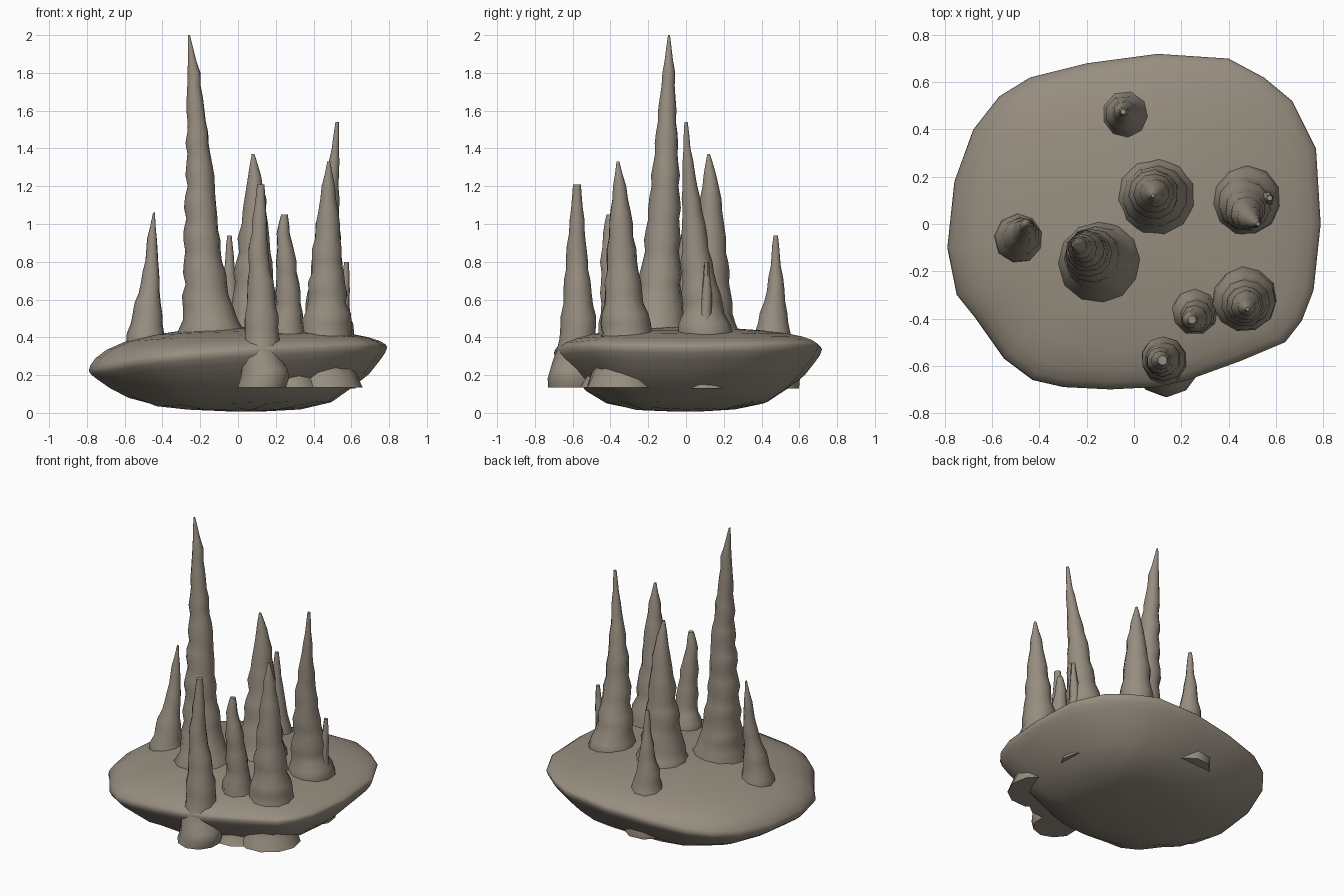
import bpy, bmesh, math, random
from mathutils import Vector

random.seed(4)
stone = bpy.data.materials.new("stone")
stone.diffuse_color = (0.31, 0.27, 0.215, 1)


def loft(name, rings, angle):
    """Skin equal-sized rings of points and cap both ends."""
    bm = bmesh.new()
    loops = [[bm.verts.new(p) for p in ring] for ring in rings]
    n = len(loops[0])
    for a, b in zip(loops, loops[1:]):
        for i in range(n):
            j = (i + 1) % n
            bm.faces.new((a[i], a[j], b[j], b[i]))
    bm.faces.new(loops[0][::-1])
    bm.faces.new(loops[-1])
    bmesh.ops.recalc_face_normals(bm, faces=bm.faces)
    me = bpy.data.meshes.new(name)
    bm.to_mesh(me)
    bm.free()
    ob = bpy.data.objects.new(name, me)
    bpy.context.collection.objects.link(ob)
    me.materials.append(stone)
    bpy.ops.object.select_all(action='DESELECT')
    ob.select_set(True)
    bpy.context.view_layer.objects.active = ob
    bpy.ops.object.shade_smooth_by_angle(angle=math.radians(angle))


# Rock base: irregular outline with a tilted rim, domed top and rounded underside
outline = [(.23, -.66), (.45, -.58), (.64, -.5), (.71, -.41), (.76, -.28), (.79, 0),
           (.77, .32), (.67, .52), (.55, .62), (.4, .7), (.1, .72), (-.2, .68),
           (-.44, .62), (-.57, .54), (-.68, .4), (-.76, .18), (-.79, -.1),
           (-.75, -.3), (-.67, -.4), (-.55, -.57), (-.43, -.66), (-.3, -.69),
           (-.1, -.7), (.1, -.69)]
under = [(.12, 1), (.38, .955), (.6, .85), (.75, .65), (.87, .4), (.95, .2), (.985, .09)]
over = [(1, 0), (.99, .12), (.955, .29), (.88, .48), (.76, .66), (.58, .81), (.35, .93), (.1, 1)]


def rim(x, y):
    return .285 + .08 * x + .04 * (y / .7) ** 2


rings = []
for s, g in under:
    rings.append([(x * s + .05 * (1 - s), y * s,
                   rim(x, y) * (1 - g) + .008 * g + random.uniform(-.008, .008) * (s < .9 and g < .99))
                  for x, y in outline])
for s, f in over:
    rings.append([(x * s, y * s, rim(x, y) + (.455 - rim(x, y)) * f) for x, y in outline])
loft("rock_base", rings, 80)


def spire(name, keys, sides=11, lump=.06):
    """keys: (x, y, z, radius) along the axis; bumps are added between them."""
    rings, phase = [], random.uniform(0, 6)
    for k, (a, b) in enumerate(zip(keys, keys[1:])):
        a, b = Vector(a), Vector(b)
        steps = max(1, round((b[2] - a[2]) / .06))
        for i in range(steps + (k == len(keys) - 2)):
            x, y, z, r = a.lerp(b, i / steps)
            r *= 1 + lump * math.sin(z * 36 + phase)
            off = random.uniform(-.07, .07) * r
            rings.append([(x + off + r * math.cos(t) * w, y + r * math.sin(t) * w, z)
                          for t, w in ((2 * math.pi * j / sides + phase,
                                        1 + random.uniform(-.03, .03))
                                       for j in range(sides))])
    loft(name, rings, 62)


# Spires: flared foot through the rock, tapering to a bent tip
spire("tallest_spire", [(-.13, -.16, .13, .19), (-.14, -.16, .42, .175), (-.165, -.145, .56, .13),
                        (-.185, -.13, .8, .1), (-.2, -.11, 1.2, .076), (-.222, -.1, 1.6, .047),
                        (-.235, -.092, 1.8, .032), (-.26, -.09, 2, .005)], 12)
spire("right_spire", [(.46, .1, .13, .16), (.465, .1, .42, .142), (.47, .085, .58, .108),
                      (.475, .055, .8, .08), (.475, .04, 1.0, .062), (.495, .02, 1.2, .04),
                      (.515, .005, 1.4, .02), (.525, 0, 1.54, .009)])
spire("middle_spire", [(.1, .11, .13, .19), (.1, .11, .42, .168), (.09, .12, .58, .122),
                       (.09, .13, .85, .088), (.09, .13, 1.0, .073), (.09, .13, 1.2, .046),
                       (.08, .12, 1.37, .008)])
spire("front_right_spire", [(.455, -.34, .135, .185), (.46, -.335, .2, .17), (.46, -.315, .42, .142),
                            (.47, -.33, .58, .108), (.475, -.34, .8, .082), (.475, -.345, 1.0, .062),
                            (.48, -.352, 1.2, .034), (.48, -.36, 1.33, .008)])
spire("small_inner_spire", [(.29, -.42, .135, .14), (.28, -.4, .22, .125), (.255, -.37, .42, .098),
                            (.265, -.385, .58, .068), (.255, -.4, .8, .054), (.24, -.405, .95, .035),
                            (.245, -.405, 1.05, .018)], 9)
spire("front_spire", [(.135, -.595, .135, .127), (.135, -.595, .23, .132), (.125, -.58, .33, .1),
                      (.125, -.57, .45, .096), (.115, -.575, .7, .068), (.11, -.58, .88, .05),
                      (.115, -.577, 1.02, .038), (.12, -.577, 1.21, .02)], 10)
spire("left_spire", [(-.48, -.06, .13, .13), (-.48, -.06, .42, .1), (-.475, -.045, .58, .067),
                     (-.46, -.02, .75, .042), (-.455, -.005, .92, .025), (-.445, 0, 1.06, .005)], 9)
spire("back_spire", [(-.04, .46, .13, .145), (-.04, .46, .42, .1), (-.045, .465, .53, .07),
                     (-.045, .475, .65, .048), (-.045, .475, .78, .028), (-.045, .475, .94, .012)], 9)
spire("side_nub", [(.555, .1, .4, .04), (.565, .11, .65, .027), (.575, .11, .8, .012)], 6)
